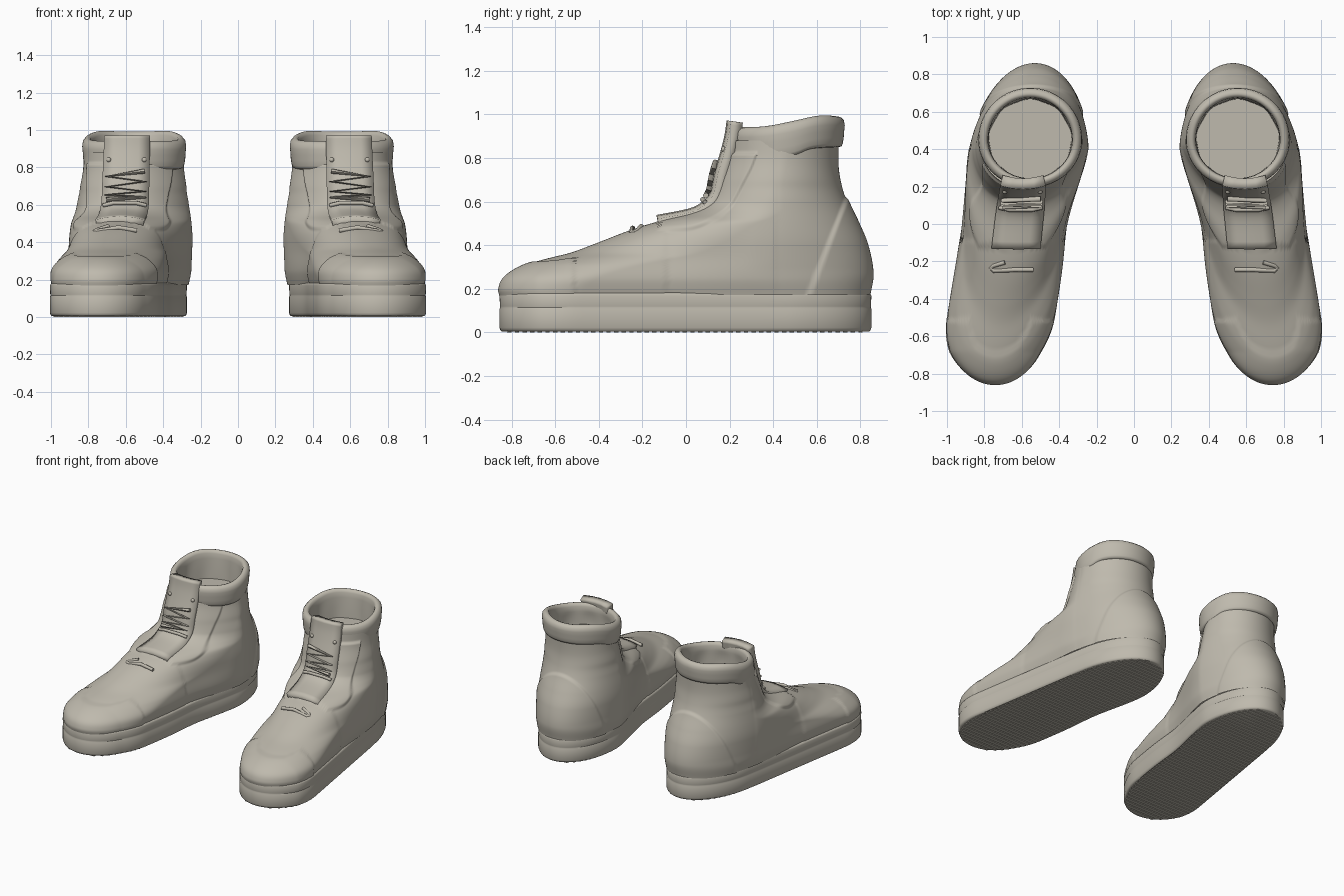
import bpy, bmesh
from math import sin, cos, pi, sqrt, radians, exp
from mathutils import Vector, Matrix

old = bpy.data.objects.get("Cube")
if old:
    bpy.data.objects.remove(old, do_unlink=True)

leather = bpy.data.materials.new("warm_grey_leather")
leather.use_nodes = True
leather.diffuse_color = (0.52, 0.49, 0.42, 1)
leather.node_tree.nodes["Principled BSDF"].inputs["Base Color"].default_value = (0.52, 0.49, 0.42, 1)


def smooth_at(table, x):
    """Smooth curve through (x, value) pairs, held flat outside them."""
    if x <= table[0][0]:
        return table[0][1]
    if x >= table[-1][0]:
        return table[-1][1]
    i = max(k for k in range(len(table) - 1) if table[k][0] <= x)

    def slope(k):
        a, b = table[max(k - 1, 0)], table[min(k + 1, len(table) - 1)]
        return (b[1] - a[1]) / (b[0] - a[0])
    (x0, v0), (x1, v1) = table[i], table[i + 1]
    h = x1 - x0
    t = (x - x0) / h
    return (v0 * (1 + 2 * t) * (1 - t) ** 2 + slope(i) * h * t * (1 - t) ** 2
            + v1 * t * t * (3 - 2 * t) + slope(i + 1) * h * t * t * (t - 1))


def finish(name, bm, angle=40):
    """Turn a bmesh into a smooth object mirrored to the other foot."""
    bmesh.ops.recalc_face_normals(bm, faces=bm.faces)
    mesh = bpy.data.meshes.new(name)
    bm.to_mesh(mesh)
    bm.free()
    ob = bpy.data.objects.new(name, mesh)
    bpy.context.collection.objects.link(ob)
    mesh.materials.append(leather)
    bpy.ops.object.select_all(action='DESELECT')
    ob.select_set(True)
    bpy.context.view_layer.objects.active = ob
    bpy.ops.object.shade_smooth_by_angle(angle=radians(angle))
    ob.modifiers.new("pair", 'MIRROR').use_mirror_merge = False
    return ob


def loft(rings, cap_start=False, cap_end=False):
    bm = bmesh.new()
    loops = [[bm.verts.new(p) for p in ring] for ring in rings]
    for a, b in zip(loops, loops[1:]):
        for i in range(len(a)):
            j = (i + 1) % len(a)
            bm.faces.new((a[i], a[j], b[j], b[i]))
    if cap_start:
        bm.faces.new(loops[0])
    if cap_end:
        bm.faces.new(loops[-1])
    return bm


def centre_x(y):
    d = 0.42 - y
    return 0.56 + (0.165 * min(d, 1.1) if d > 0 else 0.07 * d)


def half_width(y, front, back, front_len, back_len, width):
    """Half width of a foot outline with rounded toe and heel."""
    f = min(1, max(0, (y - front) / front_len))
    b = min(1, max(0, (back - y) / back_len))
    return width * sqrt(1 - (1 - f) ** 2) * sqrt(1 - (1 - b) ** 2)


def arch(y):
    """Narrowing of the inner side at the waist of the foot."""
    return 1 - .06 * exp(-((y - .02) / .2) ** 2)


def foot_ring(z, front, back, front_len, back_len, width, slim, count):
    ring = []
    for i in range(count):
        a = 2 * pi * i / count
        y = front + (back - front) * (1 - cos(a)) / 2
        forefoot = min(1, max(0, (0.4 - y) / 0.5))
        w = half_width(y, front, back, front_len, back_len, width) * (1 - slim * forefoot)
        ring.append((centre_x(y) + (w if a < pi else -w * arch(y)), y, z))
    return ring


# Sole: two banded layers
sole_profile = [(.01, .005), (.004, .01), (0, .022), (0, .108), (.003, .114), (.002, .12),
                (0, .168), (.004, .177), (.012, .182)]
finish("sole", loft([foot_ring(z, -.855 + i, .85 - i, .36, .48, .289 - i, 0, 128)
                     for i, z in sole_profile], True, True))

# Tread: narrow bars across the underside
bm = bmesh.new()
for k in range(47):
    y = -.81 + k * 0.035
    w = half_width(y, -.84, .835, .36, .48, .271)
    left, right = centre_x(y) - w * arch(y), centre_x(y) + w
    bmesh.ops.create_cube(bm, size=1, matrix=Matrix.Translation(((left + right) / 2, y, .005))
                          @ Matrix.Diagonal((right - left, .02, .01, 1)))
finish("tread", bm)

# Upper: outline changes with height
front_y = [(.17, -.845), (.2, -.85), (.25, -.825), (.3, -.745), (.33, -.65), (.36, -.53), (.4, -.42),
           (.46, -.265), (.5, -.14), (.53, -.01), (.56, .07), (.6, .12), (.7, .16), (.8, .19), (.9, .2)]
back_y = [(.17, .835), (.27, .85), (.4, .826), (.5, .785), (.6, .738), (.67, .715), (.76, .7), (.9, .7)]
toe_len = [(.17, .36), (.25, .42), (.3, .5), (.36, .58), (.46, .52), (.55, .38), (.65, .3), (.9, .27)]
heel_len = [(.17, .5), (.3, .58), (.5, .47), (.7, .3), (.9, .26)]
width_z = [(.17, .3), (.25, .32), (.4, .327), (.5, .32), (.6, .303), (.66, .289), (.7, .284), (.78, .272), (.9, .265)]
slim_z = [(.2, .1), (.25, .115), (.35, .18), (.45, .16), (.55, .1)]
facing_edge = [(-.13, .455), (.05, .47), (.2, .56), (.27, .68), (.32, .79), (.34, .9)]
tables = (front_y, back_y, toe_len, heel_len, width_z, slim_z)

bm = loft([foot_ring(z, *(smooth_at(t, z) for t in tables), 320)
           for z in [.172 + .0068 * k for k in range(105)]])
bmesh.ops.recalc_face_normals(bm, faces=bm.faces)
bm.normal_update()


def raised(x, y, z):
    """Height of the overlaid panels: toe cap, heel counter, lace facing, vamp."""
    def step(d, height):
        t = min(1, max(0, d / .02))
        return height * t * t * (3 - 2 * t)
    notch = (sqrt(((x - centre_x(y)) / .155) ** 2 + ((y + .46) / .22) ** 2) - 1) * .16
    toe_cap = step(min(-.5 - y, notch), .011)
    counter = step(min(y - .55 - (z - .17) * .39, .65 - z), .01)
    facing = step(min(z - smooth_at(facing_edge, y), y + .13, .83 - z), .013) if y < .34 else 0
    vamp = step(-.08 - y, .005)
    return max(toe_cap, counter, facing, vamp)


moves = [(v, v.normal * raised(*v.co)) for v in bm.verts]
for v, m in moves:
    v.co += m
finish("upper", bm, 60)

# Padded collar with lining and inner floor
collar_low = [(.2, .79), (.35, .79), (.5, .81), (.58, .84), (.72, .85)]
collar_top = [(.2, .94), (.35, .945), (.5, .97), (.6, .99), (.66, .995), (.73, .99)]
collar_profile = [(.25, 0), (.263, .02), (.269, .12), (.273, .3), (.275, .5), (.278, .7), (.274, .87),
                  (.26, .97), (.246, 1), (.234, .97), (.226, .85), (.223, .6)]


def collar_ring(radius, level, floor=None):
    ring = []
    for i in range(72):
        a = 2 * pi * i / 72
        dy = cos(a) * (1 if cos(a) > 0 else .92)
        y = .45 + radius * dy
        edge_y = .45 + .276 * dy
        low, top = smooth_at(collar_low, edge_y), smooth_at(collar_top, edge_y)
        r = radius + (.003 * cos(9 * a) if floor else 0)
        z = floor if floor else low + (top - low) * level
        ring.append((.555 + r * sin(a), y if not floor else .445 + r * dy, z))
    return ring


finish("collar", loft([collar_ring(r, f) for r, f in collar_profile]
                      + [collar_ring(.223, 0, .86), collar_ring(.22, 0, .785)], cap_end=True), 60)

# Tongue: bent strip over the instep
tongue_path = [(-.13, .51), (.02, .54), (.09, .575), (.135, .63), (.155, .72), (.185, .82), (.205, .9), (.215, .968)]


def tongue_x(y):
    return .595 + .11 * (.2 - y)


def tongue_point(t):
    """Point and outward direction in the middle of the tongue, t from 0 to 1."""
    s = t * (len(tongue_path) - 1)
    ys = [(i, p[0]) for i, p in enumerate(tongue_path)]
    zs = [(i, p[1]) for i, p in enumerate(tongue_path)]

    def at(q):
        return Vector((0, smooth_at(ys, q), smooth_at(zs, q)))
    p, d = at(s), at(min(s + .05, 7)) - at(max(s - .05, 0))
    p.x = tongue_x(p.y)
    return p, Vector((0, -d.z, d.y)).normalized()


bm = bmesh.new()
rows = []
for k in range(29):
    p, n = tongue_point(k / 28)
    half = .125 - .01 * k / 28
    rows.append([bm.verts.new(p + Vector((half * u, 0, 0)) - n * .018 * u * u) for u in (-1, -.5, 0, .5, 1)])
for a, b in zip(rows, rows[1:]):
    for i in range(4):
        bm.faces.new((a[i], a[i + 1], b[i + 1], b[i]))
tongue = finish("tongue", bm)
thick = tongue.modifiers.new("thickness", 'SOLIDIFY')
thick.thickness, thick.offset = .058, 0


# Laces
def lace(name, points, radius):
    data = bpy.data.curves.new(name, 'CURVE')
    data.dimensions = '3D'
    data.bevel_depth, data.bevel_resolution, data.use_fill_caps = radius, 2, True
    line = data.splines.new('POLY')
    line.points.add(len(points) - 1)
    for q, p in zip(line.points, points):
        q.co = (*p, 1)
    temp = bpy.data.objects.new(name + "_path", data)
    bpy.context.collection.objects.link(temp)
    bm = bmesh.new()
    bm.from_mesh(bpy.data.meshes.new_from_object(temp))
    bpy.data.objects.remove(temp)
    finish(name, bm, 60)


zigzag = []
for k in range(8):
    p, n = tongue_point(.64 - .038 * k)
    zigzag.append(p + n * .037 + Vector((.1 if k % 2 else -.1, 0, 0)))
lace("zigzag_lace", zigzag, .013)
p, n = tongue_point(.31)
lace("cross_lace", [p + n * h + Vector((x, 0, 0))
                    for x, h in ((-.115, .018), (-.06, .036), (.06, .036), (.115, .018))], .011)
lace("loose_lace_end", [(.54, -.245, .462), (.64, -.245, .478), (.75, -.25, .458), (.765, -.235, .458),
                        (.75, -.222, .466), (.69, -.205, .486)], .012)

# Rivets near the top of the tongue
bm = bmesh.new()
p, n = tongue_point(.74)
for side in (-1, 1):
    bmesh.ops.create_uvsphere(bm, u_segments=12, v_segments=8, radius=.013,
                              matrix=Matrix.Translation(p + n * .016 + Vector((side * .095, 0, 0))))
finish("rivets", bm)
